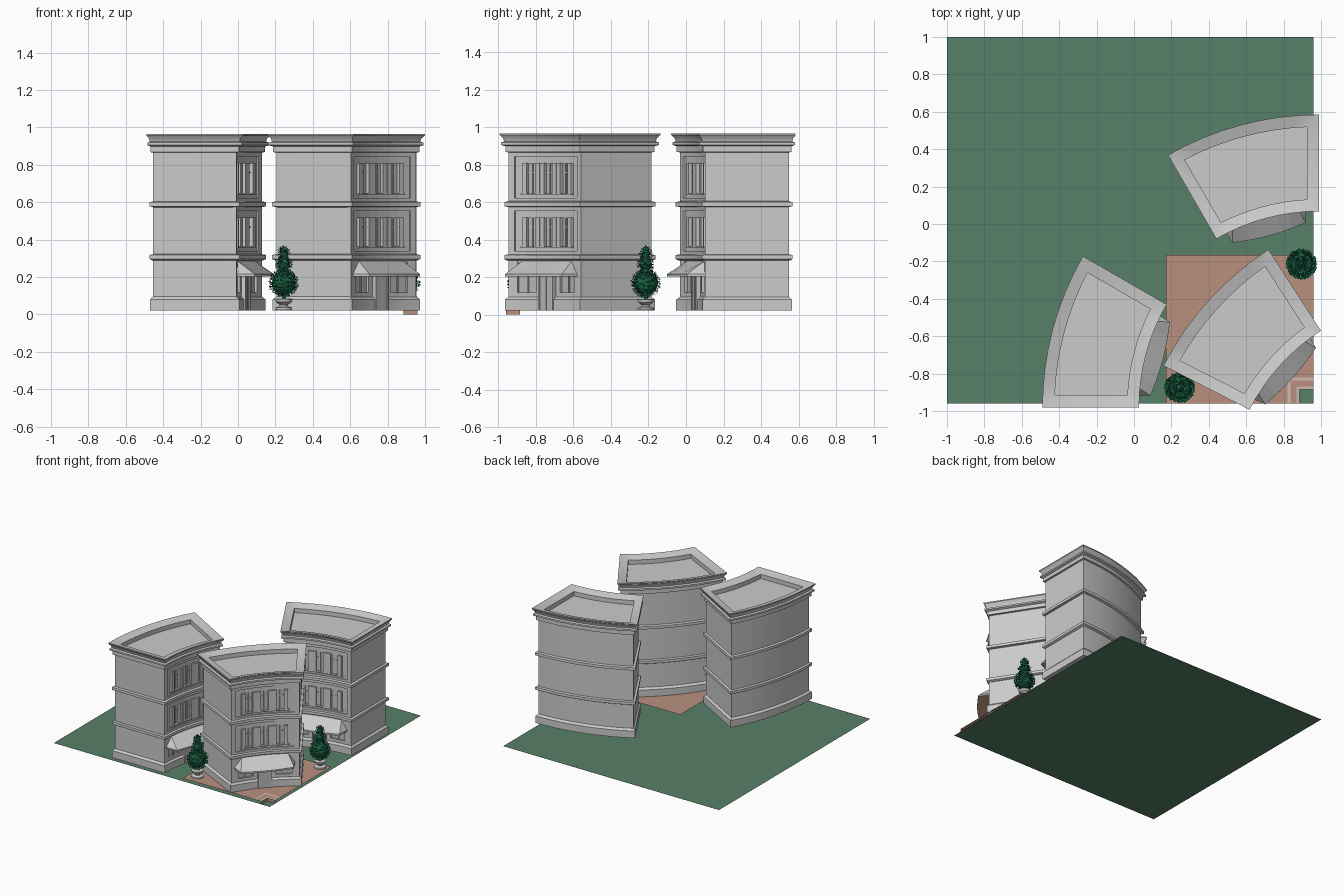
import bpy, bmesh, math, random
from mathutils import Vector

if "Cube" in bpy.data.objects:
    bpy.data.objects.remove(bpy.data.objects["Cube"])

random.seed(4)


def material(name, rgb):
    m = bpy.data.materials.new(name)
    m.diffuse_color = (*rgb, 1)
    m.use_nodes = True
    m.node_tree.nodes["Principled BSDF"].inputs["Base Color"].default_value = m.diffuse_color
    return m


STONE = material("stone grey", (0.60, 0.60, 0.60))
GLASS = material("window grey", (0.52, 0.52, 0.52))
GRASS = material("grass green", (0.095, 0.215, 0.137))
PAVE = material("terracotta", (0.48, 0.28, 0.21))
CURB = material("pale curb", (0.64, 0.50, 0.43))
LEAF = material("leaf green", (0.015, 0.21, 0.10))
LEAF2 = material("deep leaf green", (0.01, 0.13, 0.06))


def finish(name, bm, mats, smooth=False, recalc=True):
    if recalc:
        bmesh.ops.recalc_face_normals(bm, faces=bm.faces)
    me = bpy.data.meshes.new(name)
    bm.to_mesh(me)
    bm.free()
    for m in mats:
        me.materials.append(m)
    ob = bpy.data.objects.new(name, me)
    bpy.context.collection.objects.link(ob)
    if smooth:
        bpy.ops.object.select_all(action='DESELECT')
        ob.select_set(True)
        bpy.context.view_layer.objects.active = ob
        bpy.ops.object.shade_smooth_by_angle(angle=math.radians(25))
    return ob


def loft(bm, rings, cap=True):
    vs = [[bm.verts.new(p) for p in r] for r in rings]
    n = len(vs[0])
    for a, b in zip(vs, vs[1:]):
        for i in range(n):
            bm.faces.new((a[i], a[(i + 1) % n], b[(i + 1) % n], b[i]))
    if cap:
        bm.faces.new(vs[0][::-1])
        bm.faces.new(vs[-1])


RI, RO, SPAN, SEG = 1.10, 1.617, 30, 8
# Body profile: (outward offset, facade recess, height)
PROFILE = [(-.02, 0, .022), (-.02, 0, .08), (-.033, 0, .094), (-.035, .02, .095), (-.035, .02, .288),
           (-.03, 0, .289), (-.018, 0, .296), (-.018, 0, .318), (-.035, 0, .322), (-.035, .02, .323),
           (-.035, .02, .573), (-.033, 0, .574), (-.018, 0, .578), (-.018, 0, .6), (-.035, 0, .605),
           (-.035, .02, .606), (-.035, .02, .864), (-.035, 0, .865), (-.022, 0, .868), (-.022, 0, .898),
           (-.005, 0, .905), (-.005, 0, .918), (-.018, 0, .924), (-.014, 0, .94), (0, 0, .958),
           (0, 0, .966), (-.065, 0, .947), (-.065, 0, .912)]


class Building:
    def __init__(self, tag, cx, cy, a0):
        self.tag, self.cx, self.cy, self.a0 = tag, cx, cy, a0

    def p(self, r, t, z):
        a = math.radians(self.a0 + t)
        return (self.cx + r * math.cos(a), self.cy + r * math.sin(a), z)

    def ring(self, d, e, z):
        out = []
        for r, rev in ((RO + d, False), (RI - d + e, True)):
            k = math.degrees(math.asin(d / r))
            ts = [-k + (SPAN + 2 * k) * i / SEG for i in range(SEG + 1)]
            out += [self.p(r, t, z) for t in (ts[::-1] if rev else ts)]
        return out

    def block(self, bm, t0, t1, z0, z1, r0, r1=1.16, mi=0):
        n = max(1, round((t1 - t0) / 4))
        ts = [t0 + (t1 - t0) * i / n for i in range(n + 1)]
        before = set(bm.faces)
        loft(bm, [[self.p(r0, t, z0), self.p(r1, t, z0), self.p(r1, t, z1), self.p(r0, t, z1)] for t in ts])
        for f in set(bm.faces) - before:
            f.material_index = mi

    def build(self):
        # curved body with plinth, string courses, cornice and sunken roof
        bm = bmesh.new()
        loft(bm, [self.ring(*q) for q in PROFILE])
        finish("building_body_" + self.tag, bm, [STONE], True)

        # facade: corner piers, frames, three windows per upper floor
        bm = bmesh.new()
        B = lambda *a, **k: self.block(bm, *a, **k)
        for z0, z1 in ((.322, .574), (.605, .865)):
            for t0, t1 in ((1.75, 3.6), (26.4, 28.25)):
                B(t0, t1, z0, z1, 1.135)
            B(3.6, 26.4, z0, z0 + .018, 1.135)
            B(3.6, 26.4, z1 - .022, z1, 1.135)
            B(3.6, 26.4, z0 + .018, z0 + .042, 1.145)
            B(3.6, 26.4, z1 - .058, z1 - .022, 1.145)
            for t0, t1 in ((3.6, 5.8), (24.2, 26.4)):
                B(t0, t1, z0 + .042, z1 - .058, 1.145)
            B(5.6, 24.4, z0 + .034, z0 + .042, 1.132)
            for c in (9, 15, 21):
                B(c - 2.2, c + 2.2, z0 + .042, z1 - .058, 1.152, mi=1)
                for s in (-1, 1):
                    B(c + s * 2.2 - .75, c + s * 2.2 + .75, z0 + .042, z1 - .056, 1.132)
                B(c - .15, c + .15, z0 + .042, z1 - .058, 1.145)
                B(c - 1.5, c + 1.5, z1 - .11, z1 - .104, 1.147)
        # ground floor shopfront and door
        for t0, t1 in ((1.75, 4.6), (25.4, 28.25), (10.6, 12.4), (17.6, 19.4)):
            B(t0, t1, .094, .29, 1.135)
        B(4.6, 25.4, .215, .29, 1.137)
        for t0, t1 in ((4.6, 10.6), (19.4, 25.4)):
            B(t0, t1, .094, .118, 1.135)
            B(t0, t1, .118, .215, 1.15, mi=1)
            B((t0 + t1) / 2 - .2, (t0 + t1) / 2 + .2, .118, .215, 1.142)
        for t in (12.3, 17.2):
            B(t, t + .5, .022, .222, 1.112)
        B(12.3, 17.7, .21, .222, 1.112)
        B(12.8, 17.2, .022, .21, 1.117, mi=1)
        B(14.85, 15.15, .022, .21, 1.114)
        finish("facade_" + self.tag, bm, [STONE, GLASS])

        # hipped awning with a terracotta underside
        bm = bmesh.new()
        for dz, mi in ((0, 0), (-.004, 1)):
            N = 6
            rows = []
            for i in range(N + 1):
                u = i / N
                tl = 4 + 22.5 * u
                re = 1.005 + .035 * (2 * u - 1) ** 2
                rows.append([bm.verts.new(self.p(1.135, 6 + 18 * u, .285 + dz)),
                             bm.verts.new(self.p(re, tl, .216 + dz)),
                             bm.verts.new(self.p(re, tl, .203))])
            fs = []
            for a, b in zip(rows, rows[1:]):
                fs += [bm.faces.new((a[0], b[0], b[1], a[1])), bm.faces.new((a[1], b[1], b[2], a[2]))]
            for row, t, flip in ((rows[0], 3.5, 1), (rows[-1], 27, -1)):
                w, w2 = (bm.verts.new(self.p(1.135, t, z)) for z in (.216 + dz, .203))
                fs.append(bm.faces.new((w, row[0], row[1])[::flip]))
                fs.append(bm.faces.new((w, row[1], row[2], w2)[::flip]))
            for f in fs:
                f.material_index = mi
                f.normal_update()
            up = fs[0].normal.z > 0
            if up == (mi == 1):
                for f in fs:
                    f.normal_flip()
        finish("awning_" + self.tag, bm, [STONE, PAVE], recalc=False)


for args in (("left", 1.127, -.98, 150), ("corner", 1.597, -1.494, 122.9), ("right", .99, -1.032, 90)):
    Building(*args).build()


def sheet(name, rects, z, mat):
    bm = bmesh.new()
    for x0, y0, x1, y1 in rects:
        bm.faces.new([bm.verts.new((x, y, z)) for x, y in ((x0, y0), (x1, y0), (x1, y1), (x0, y1))])
    return finish(name, bm, [mat], recalc=False)


# lawn, paved corner plaza with a small sunken bed, pale curb
sheet("lawn", [(-1, -.96, .96, 1)], 0, GRASS)
P = .885
sheet("plaza", [(.17, -.96, P, -.165), (P, -P, .96, -.165)], .024, PAVE)
sheet("curb", [(.82, -.96, .838, -.82), (.838, -.838, .96, -.82)], .026, CURB)
bm = bmesh.new()
top = [bm.verts.new((x, y, .024)) for x, y in ((P, -.96), (P, -P), (.96, -P))]
low = [bm.verts.new((v.co.x, v.co.y, 0)) for v in top]
for i in range(2):
    bm.faces.new((low[i], top[i], top[i + 1], low[i + 1]))
finish("bed_wall", bm, [PAVE], recalc=False)
sheet("bed_rim", [(.868, -.96, P, -.868), (P, -P, .96, -.868)], .0265, CURB)


# topiary trees in stone urns
def tree(tag, x, y):
    bm = bmesh.new()
    prof = [(.045, .024), (.045, .036), (.022, .044), (.022, .052), (.042, .066), (.046, .082), (.036, .085)]
    loft(bm, [[(x + r * math.cos(math.tau * k / 14), y + r * math.sin(math.tau * k / 14), z)
               for k in range(14)] for r, z in prof])
    finish("urn_" + tag, bm, [STONE], True)
    bm = bmesh.new()
    for r, h, z, n in ((.074, .072, .168, 330), (.039, .034, .268, 120), (.026, .03, .325, 80)):
        ret = bmesh.ops.create_icosphere(bm, subdivisions=2, radius=1)
        for v in ret["verts"]:
            v.co = Vector((x + v.co.x * r * .92, y + v.co.y * r * .92, z + v.co.z * h * .92))
            for f in v.link_faces:
                f.material_index = 1
        for k in range(n):
            w = 1 - 2 * (k + .5) / n
            a = k * 2.39996
            s = math.sqrt(1 - w * w)
            d = Vector((s * math.cos(a), s * math.sin(a), w))
            base = Vector((x, y, z)) + Vector((d.x * r, d.y * r, d.z * h)) * .93
            side = Vector((-math.sin(a), math.cos(a), random.uniform(-.5, .5))).normalized()
            tip = (d * .8 + side.cross(d) * random.uniform(-1, .6)).normalized()
            L = random.uniform(.012, .02)
            q = [base, base + tip * L * .5 + side * .007, base + tip * L, base + tip * L * .5 - side * .007]
            f = bm.faces.new([bm.verts.new(p) for p in q])
            f.material_index = int(random.random() < .3)
    # trunk hidden between the clipped balls
    loft(bm, [[(x + .01 * math.cos(k), y + .01 * math.sin(k), z) for k in (0, 1.57, 3.14, 4.71)] for z in (.08, .33)])
    finish("topiary_" + tag, bm, [LEAF, LEAF2], recalc=False)


tree("front", .245, -.875)
tree("side", .895, -.215)
